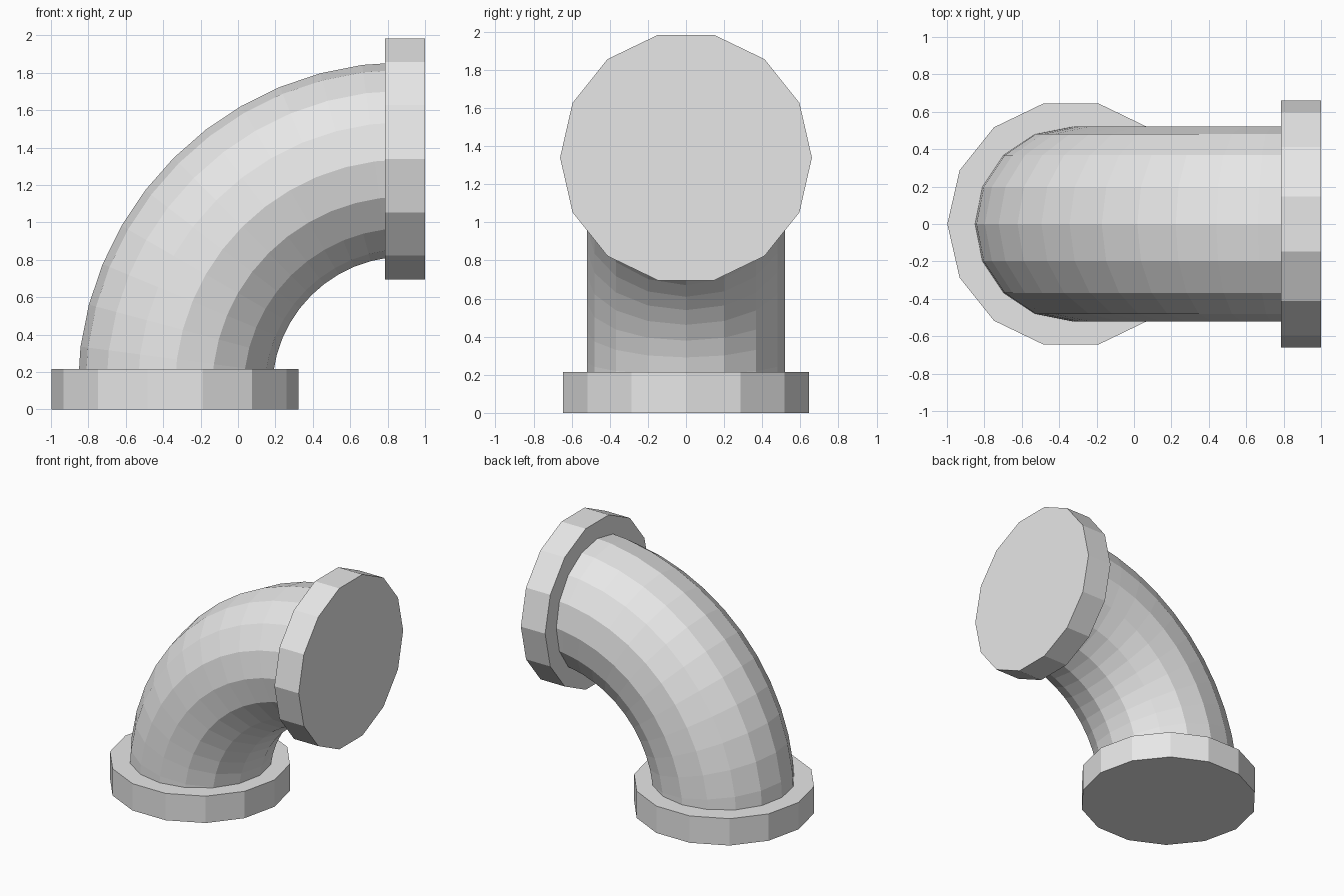
import bpy, bmesh
from math import cos, sin, tau, pi
from mathutils import Vector

if "Cube" in bpy.data.objects:
    bpy.data.objects.remove(bpy.data.objects["Cube"])

grey = bpy.data.materials.new("light_grey")
grey.use_nodes = True
grey.diffuse_color = (0.8, 0.8, 0.8, 1)
grey.node_tree.nodes["Principled BSDF"].inputs["Base Color"].default_value = (0.8, 0.8, 0.8, 1)

PIPE_X, PIPE_Z = -0.337, 1.34     # axes of the lower and upper openings
RIM = 0.215                       # flange thickness
X, Y, Z = Vector((1, 0, 0)), Vector((0, 1, 0)), Vector((0, 0, 1))


def ring(bm, centre, u, v, radius, sides):
    """Flat polygon face around centre, spanned by u and v, first corner along u."""
    angles = [tau * i / sides for i in range(sides)]
    return bm.faces.new([bm.verts.new(centre + radius * (u * cos(a) + v * sin(a)))
                         for a in angles])


def finish(bm, name):
    bmesh.ops.recalc_face_normals(bm, faces=bm.faces)
    mesh = bpy.data.meshes.new(name)
    bm.to_mesh(mesh)
    bm.free()
    mesh.materials.append(grey)
    obj = bpy.data.objects.new(name, mesh)
    bpy.context.collection.objects.link(obj)


def flange(name, centre, u, v, direction):
    bm = bmesh.new()
    face = ring(bm, centre, u, v, 0.661, 14)
    out = bmesh.ops.extrude_face_region(bm, geom=[face], use_keep_orig=True)
    moved = [e for e in out["geom"] if isinstance(e, bmesh.types.BMVert)]
    bmesh.ops.translate(bm, verts=moved, vec=direction * RIM)
    finish(bm, name)


# End flanges: the lower one has a corner along x, the upper one along y
flange("lower_flange", Vector((PIPE_X, 0, 0)), X, Y, Z)
flange("upper_flange", Vector((1, 0, PIPE_Z)), Y, Z, -X)

# Quarter-turn pipe running between the middles of the flanges
bm = bmesh.new()
start = ring(bm, Vector((PIPE_X, 0, RIM / 2)), X, Y, 0.52, 16)
edges = list(start.edges)
bmesh.ops.delete(bm, geom=[start], context="FACES_ONLY")
bmesh.ops.spin(bm, geom=edges, cent=(1 - RIM / 2, 0, RIM / 2), axis=Y,
               angle=pi / 2, steps=12, use_duplicate=False)
bmesh.ops.holes_fill(bm, edges=[e for e in bm.edges if e.is_boundary], sides=0)
finish(bm, "elbow_pipe")
